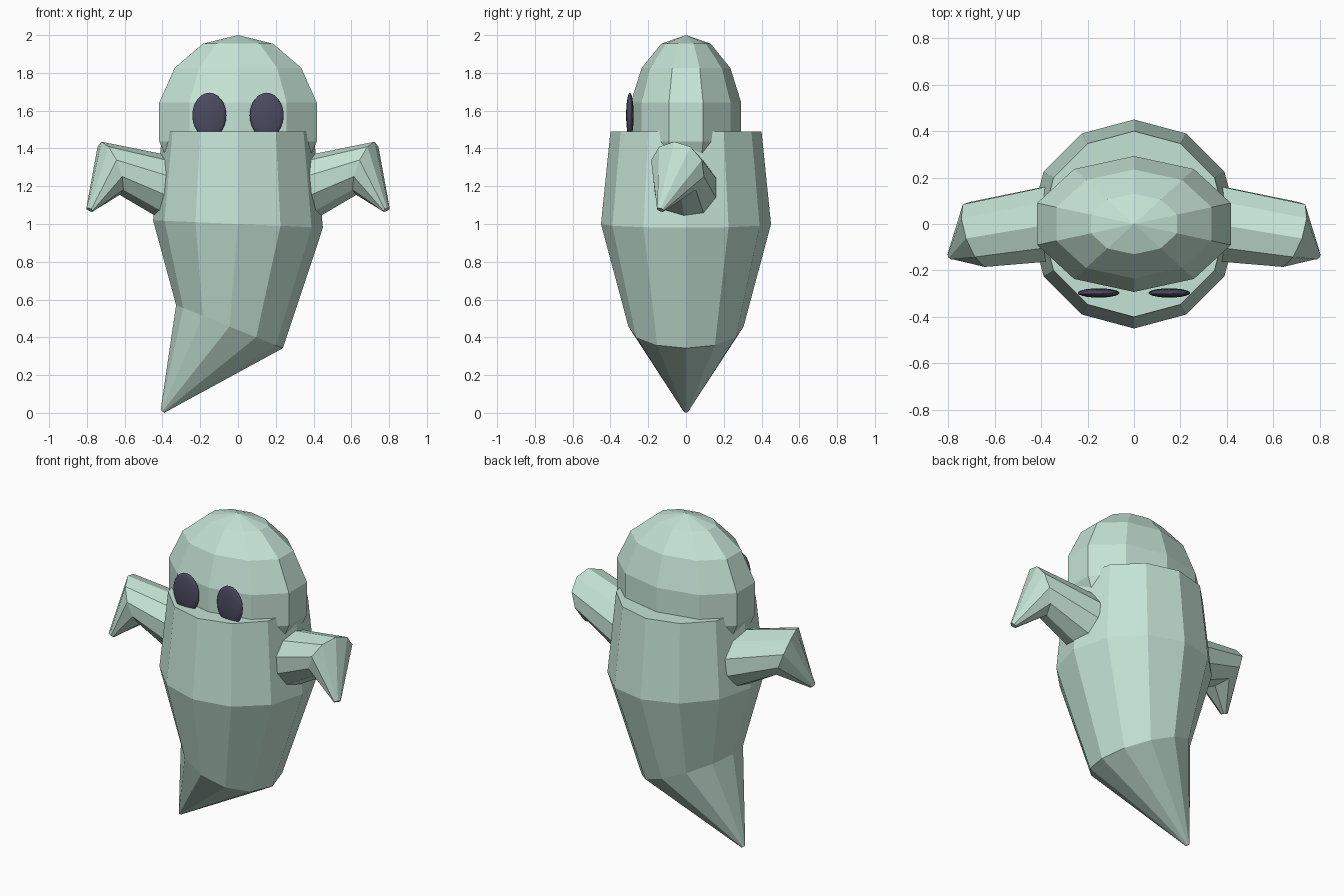
import bpy, bmesh
from math import cos, sin, pi, radians
from mathutils import Vector, Matrix

if "Cube" in bpy.data.objects:
    bpy.data.objects.remove(bpy.data.objects["Cube"])


def material(name, color):
    m = bpy.data.materials.new(name)
    m.diffuse_color = color
    m.use_nodes = True
    m.node_tree.nodes["Principled BSDF"].inputs["Base Color"].default_value = m.diffuse_color
    return m


MINT = material("mint", (0.56, 0.77, 0.67, 1))
DARK = material("dark", (0.07, 0.07, 0.12, 1))


def add_object(name, bm, mat):
    bmesh.ops.recalc_face_normals(bm, faces=bm.faces)
    mesh = bpy.data.meshes.new(name)
    bm.to_mesh(mesh)
    bm.free()
    mesh.materials.append(mat)
    ob = bpy.data.objects.new(name, mesh)
    bpy.context.collection.objects.link(ob)
    return ob


def loft(name, rings, sides, ref):
    """Skin circular rings given as (centre, normal, radius); ref aims the first vertex."""
    bm = bmesh.new()
    loops = []
    for centre, normal, r in rings:
        n = Vector(normal).normalized()
        u = (Vector(ref) - n * n.dot(Vector(ref))).normalized()
        v = n.cross(u)
        loops.append([bm.verts.new(Vector(centre) + r * (u * cos(a) + v * sin(a)))
                      for a in (2 * pi * i / sides for i in range(sides))])
    for a, b in zip(loops, loops[1:]):
        for i in range(sides):
            j = (i + 1) % sides
            bm.faces.new((a[i], a[j], b[j], b[i]))
    bm.faces.new(loops[0])
    bm.faces.new(loops[-1])
    return add_object(name, bm, MINT)


def ellipsoid(name, centre, size, segments, rings, mat):
    bm = bmesh.new()
    bmesh.ops.create_uvsphere(bm, u_segments=segments, v_segments=rings, radius=1,
                              matrix=Matrix.LocRotScale(Vector(centre), None, Vector(size)))
    return add_object(name, bm, mat)


def tilted(deg):
    return (sin(radians(deg)), 0, cos(radians(deg)))


def mirror_x(ob):
    ob.modifiers.new("mirror", 'MIRROR').use_axis[0] = True


# Body: flat-topped sack with a tail curling to one side
loft("body", [((0, 0, 1.49), tilted(0), 0.40),
              ((0, 0, 1.00), tilted(2.5), 0.45),
              ((-0.045, 0, 0.457), tilted(22), 0.305),
              ((-0.40, 0, 0.008), tilted(38), 0.012)], 12, (1, 0, 0))

# Head: faceted dome sunk into the body
ellipsoid("head", (0, 0, 1.54), (0.45, 0.30, 0.46), 10, 7, MINT)

# Arms: stub, mitred elbow, pointed hand bent down and forward
d1 = (Vector((0.675, -0.045, 1.295)) - Vector((0.36, 0, 1.19))).normalized()
d2 = (Vector((0.785, -0.135, 1.075)) - Vector((0.675, -0.045, 1.295))).normalized()
mirror_x(loft("arms", [((0.36, 0, 1.19), d1, 0.17),
                       ((0.675, -0.045, 1.295), d1 + d2, 0.15),
                       ((0.785, -0.135, 1.075), d2, 0.02)], 10, (0, 0, 1)))

# Eyes: thin dark ovals
eyes = ellipsoid("eyes", (0.152, -0.297, 1.575), (0.09, 0.02, 0.12), 20, 12, DARK)
eyes.data.polygons.foreach_set("use_smooth", [True] * len(eyes.data.polygons))
mirror_x(eyes)
